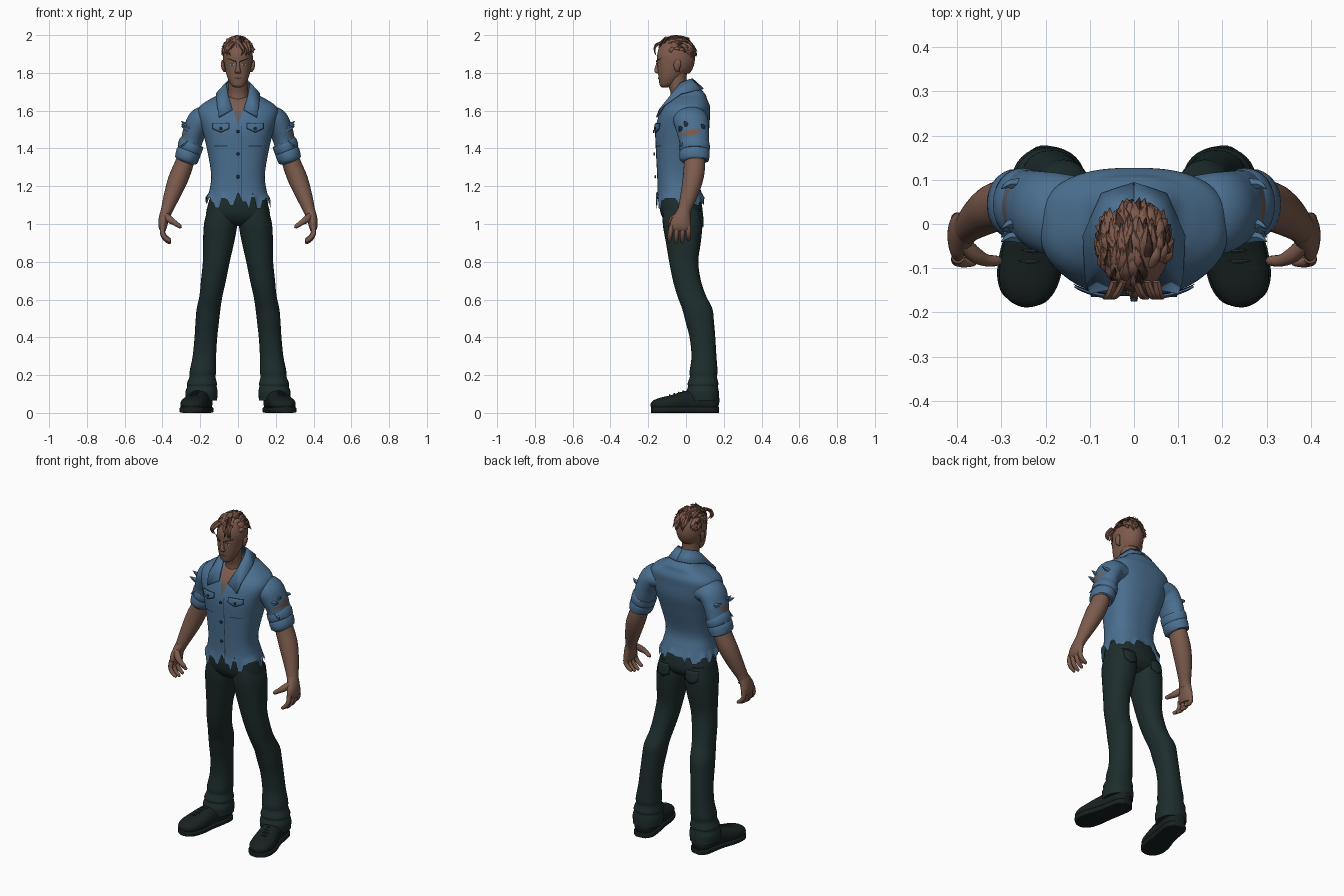
import bpy, bmesh, math, random
from mathutils import Vector, Matrix
from mathutils.bvhtree import BVHTree

random.seed(7)
cube = bpy.data.objects.get("Cube")
if cube:
    bpy.data.objects.remove(cube, do_unlink=True)


def material(name, *rgb):
    mat = bpy.data.materials.new(name)
    mat.use_nodes = True
    mat.diffuse_color = (*rgb, 1)
    mat.node_tree.nodes["Principled BSDF"].inputs["Base Color"].default_value = (*rgb, 1)
    return mat


SHIRT = material("denim_blue", .07, .16, .28)
SEAM = material("seam_blue", .015, .035, .06)
SKIN = material("skin", .2, .105, .073)
LIP = material("dark_skin", .09, .04, .03)
HAIR = material("hair_brown", .21, .1, .07)
HAIR_DARK = material("hair_shadow", .06, .028, .02)
TROUSER = material("trouser_green", .013, .026, .026)
SHOE = material("shoe_black", .009, .015, .015)
VEST = material("undershirt_grey", .12, .11, .11)
EYE = material("eye_white", .4, .38, .36)


def finish(name, bm, mats, mirror=False, thick=0, recalc=True):
    """Turn a bmesh into a smooth object and return its surface for ray casts."""
    if recalc:
        bmesh.ops.recalc_face_normals(bm, faces=bm.faces[:])
    tree = BVHTree.FromBMesh(bm)
    mesh = bpy.data.meshes.new(name)
    bm.to_mesh(mesh)
    bm.free()
    for mat in mats:
        mesh.materials.append(mat)
    mesh.shade_smooth()
    mesh.set_sharp_from_angle(angle=math.radians(45))
    obj = bpy.data.objects.new(name, mesh)
    bpy.context.collection.objects.link(obj)
    if thick:
        solid = obj.modifiers.new("Thickness", "SOLIDIFY")
        solid.thickness, solid.offset = thick, 0
    if mirror:
        obj.modifiers.new("Mirror", "MIRROR").use_mirror_merge = False
    return tree


def blend(rings, steps):
    """Smooth curve through every ring value."""
    out, last = [], len(rings) - 1
    for i in range(last):
        four = rings[max(i - 1, 0)], rings[i], rings[i + 1], rings[min(i + 2, last)]
        for s in range(steps):
            t = s / steps
            out.append([q + t / 2 * (r - p + t * (2 * p - 5 * q + 4 * r - w + t * (3 * (q - r) + w - p)))
                        for p, q, r, w in zip(*four)])
    return out + [list(rings[-1])]


def sweep(bm, rings, n=24, ref=(0, 1, 0), flat=False, power=2, steps=4, cap=True):
    """Skin rings of (x, y, z, side radius, other radius)."""
    rows, loops = blend(rings, steps), []
    for i, (x, y, z, ra, rb) in enumerate(rows):
        side, up = Vector((1, 0, 0)), Vector((0, 1, 0))
        if not flat:
            tangent = Vector(rows[min(i + 1, len(rows) - 1)][:3]) - Vector(rows[max(i - 1, 0)][:3])
            side = tangent.cross(Vector(ref)).normalized()
            up = side.cross(tangent).normalized()
        loop = []
        for k in range(n):
            c, s = math.cos(math.tau * k / n), math.sin(math.tau * k / n)
            u = math.copysign(abs(c) ** (2 / power), c) * max(ra, .001)
            v = math.copysign(abs(s) ** (2 / power), s) * max(rb, .001)
            loop.append(bm.verts.new(Vector((x, y, z)) + side * u + up * v))
        loops.append(loop)
    for a, b in zip(loops, loops[1:]):
        for k in range(n):
            m = (k + 1) % n
            bm.faces.new((a[k], a[m], b[m], b[k]))
    if cap:
        bm.faces.new(loops[0])
        bm.faces.new(loops[-1])
    return bm


def part(name, rings, mat, mirror=False, **options):
    return finish(name, sweep(bmesh.new(), rings, **options), [mat], mirror)


def paint(bm, rule):
    for face in bm.faces:
        face.material_index = rule(face.calc_center_median())


def patch(name, tree, x0, x1, top, low, mat, mirror=True, lift=.003, thick=0, back=False):
    """Thin plate laid on a surface; top and low give its edges along 0..1."""
    bm, cols, way = bmesh.new(), [], 1 if back else -1
    for i in range(13):
        u, col = i / 12, []
        for j in range(5):
            x, z = x0 + (x1 - x0) * u, top(u) + (low(u) - top(u)) * j / 4
            hit = tree.ray_cast(Vector((x, way, z)), Vector((0, -way, 0)))[0]
            col.append(bm.verts.new((x, (hit.y if hit else way * .1) + way * lift, z)))
        cols.append(col)
    for a, b in zip(cols, cols[1:]):
        for j in range(4):
            quad = (a[j], a[j + 1], b[j + 1], b[j])
            bm.faces.new(quad[::way * -1])
    finish(name, bm, [mat], mirror, thick, recalc=False)


# Shirt body: ragged hem, open neck and front seam
bm = sweep(bmesh.new(), [
    (0, -.03, 1.085, .172, .128), (0, -.035, 1.17, .153, .116), (0, -.046, 1.26, .142, .107),
    (0, -.032, 1.4, .165, .128), (0, -.02, 1.5, .19, .142), (0, -.008, 1.58, .213, .134),
    (0, .004, 1.625, .2, .122), (0, .014, 1.66, .15, .098), (0, .028, 1.69, .098, .072),
    (0, -.002, 1.745, .06, .05)], n=72, flat=True, power=2.5, steps=5, cap=False)
jag = [random.uniform(.3, 1.15) for k in range(36)]
for v in bm.verts:
    if v.co.z < 1.17:
        turn = math.atan2(v.co.x, -v.co.y - .03) / math.tau + .5
        drop = .05 if abs(v.co.x) < .014 and v.co.y < 0 else jag[int(turn * 36) % 36]
        v.co.z = 1.17 - (1.17 - v.co.z) * drop
NECK = 1.52
for point, normal in [((0, 0, NECK), (1, 0, -.3)), ((0, 0, NECK), (-1, 0, -.3)), ((0, 0, 1.595), (0, 0, 1)),
                      ((.015, 0, 0), (1, 0, 0)), ((.019, 0, 0), (1, 0, 0))]:
    bmesh.ops.bisect_plane(bm, geom=bm.verts[:] + bm.edges[:] + bm.faces[:], plane_co=point, plane_no=normal)


def shirt_rule(c):
    if c.y < 0 and abs(c.x) < (c.z - NECK) * .3:
        return 2 if c.z > 1.595 else 3
    return 1 if c.y < 0 and .015 < c.x < .019 and c.z < NECK else 0


paint(bm, shirt_rule)
shirt = finish("shirt_body", bm, [SHIRT, SEAM, SKIN, VEST])

# Collar
inner = [(0, .033, 1.768), (.045, .018, 1.765), (.064, -.03, 1.745), (.052, -.075, 1.68), (.03, -.14, 1.605)]
outer = [(0, .092, 1.715), (.072, .068, 1.71), (.114, -.025, 1.69), (.11, -.128, 1.62), (.1, -.155, 1.565)]
bm = bmesh.new()
strip = [[bm.verts.new(p) for p in edge] for edge in (inner, outer)]
for k in range(4):
    bm.faces.new((strip[0][k], strip[0][k + 1], strip[1][k + 1], strip[1][k]))
finish("collar", bm, [SHIRT], mirror=True, thick=.008)

# Chest pockets and buttons
peak = lambda u: abs(u - .5) * .04
patch("pocket_seam", shirt, .045, .137, lambda u: 1.535, lambda u: 1.482 + peak(u), SEAM, lift=.004)
patch("pocket_flap", shirt, .048, .134, lambda u: 1.533, lambda u: 1.486 + peak(u), SHIRT, lift=.008, thick=.004)
patch("pocket_edge", shirt, .056, .126, lambda u: 1.415, lambda u: 1.411, SEAM)
bm = bmesh.new()
for x, z in [(0, 1.49), (0, 1.37), (0, 1.25), (.09, 1.505), (-.09, 1.505)]:
    y = shirt.ray_cast(Vector((x, -1, z)), Vector((0, 1, 0)))[0].y - .009
    bmesh.ops.create_cone(bm, cap_ends=True, segments=12, radius1=.009, radius2=.007, depth=.008,
                          matrix=Matrix.Translation((x, y, z)) @ Matrix.Rotation(math.pi / 2, 4, "X"))
finish("buttons", bm, [SEAM])

# Sleeves with a tear, rolled cuffs and loose rags
bm = sweep(bmesh.new(), [
    (.12, .015, 1.555, .06, .09), (.19, .025, 1.55, .07, .092), (.225, .035, 1.5, .063, .086),
    (.242, .042, 1.45, .058, .08), (.258, .045, 1.39, .056, .076)], n=64, steps=10)
paint(bm, lambda c: int(c.x > .24 and abs(c.z - 1.485 - (c.y - .03) * .2) < .019 - abs(c.y - .03) * .3))
finish("sleeve", bm, [SHIRT, SKIN], mirror=True)
part("cuff", [(.243, .045, 1.435, .056, .07), (.247, .045, 1.428, .067, .08), (.256, .045, 1.395, .066, .081),
              (.259, .045, 1.387, .062, .077), (.262, .045, 1.378, .066, .08), (.275, .044, 1.338, .061, .077),
              (.277, .044, 1.332, .048, .06)], SHIRT, True, n=32, steps=2)
bm = bmesh.new()
for y, z, rise in [(-.03, 1.5, .02), (.0, 1.515, .03), (.05, 1.465, -.02), (.09, 1.51, .02), (-.02, 1.44, -.03)]:
    sweep(bm, [(.255, y, z, .018, .014), (.283, y, z + rise / 2, .01, .01), (.3, y - .01, z + rise, .001, .001)], n=5)
finish("sleeve_rags", bm, [SHIRT], mirror=True)

# Forearms and hands
part("forearm", [(.262, .045, 1.39, .045, .05), (.288, .045, 1.31, .05, .056), (.318, .036, 1.235, .052, .054),
                 (.35, .015, 1.15, .043, .045), (.373, -.005, 1.085, .033, .036), (.384, -.014, 1.05, .028, .035)],
     SKIN, True)
part("palm", [(.377, -.01, 1.075, .03, .034), (.388, -.018, 1.045, .028, .042), (.396, -.027, 1.01, .026, .053),
              (.398, -.031, .98, .021, .054), (.394, -.033, .962, .012, .044)], SKIN, True)
bm = bmesh.new()
for i, reach in enumerate([.8, .95, 1, .9]):
    y = .012 - .029 * i
    sweep(bm, [(.398, y, .99, .015, .014), (.4, y * 1.1, .985 - .035 * reach, .013, .013),
               (.385, y * 1.15, .985 - .065 * reach, .012, .012), (.362, y * 1.15, .985 - .084 * reach, .009, .009),
               (.356, y * 1.15, .985 - .087 * reach, .002, .002)], n=12)
sweep(bm, [(.388, -.04, 1.05, .015, .015), (.362, -.068, 1.025, .019, .018), (.334, -.082, 1.005, .014, .014),
           (.308, -.083, .987, .011, .011), (.299, -.082, .98, .002, .002)], n=12)
finish("fingers", bm, [SKIN], mirror=True)

# Trousers
part("trouser_hips", [(0, -.036, 1.17, .138, .1), (0, -.03, 1.11, .157, .112), (0, -.022, 1.05, .168, .11),
                      (0, -.02, 1.01, .14, .085), (0, -.02, .99, .06, .05)], TROUSER, n=40, flat=True, power=2.3)
leg = part("trouser_leg", [
    (.085, -.022, 1.08, .075, .1), (.092, -.018, 1., .088, .105), (.103, -.014, .9, .082, .092),
    (.115, -.012, .8, .071, .077), (.13, .005, .7, .066, .074), (.143, .03, .62, .061, .076),
    (.156, .06, .55, .063, .08), (.163, .073, .48, .062, .075), (.17, .087, .4, .06, .068),
    (.178, .095, .3, .062, .066), (.186, .093, .22, .07, .074), (.188, .092, .19, .069, .072),
    (.191, .09, .155, .08, .082), (.191, .09, .14, .078, .079), (.193, .088, .11, .085, .086),
    (.193, .09, .065, .082, .084)], TROUSER, True, n=32, flat=True, power=2.2)
patch("back_pocket", leg, .055, .135, lambda u: 1.065, lambda u: .985 + peak(u), TROUSER,
      lift=.005, thick=.005, back=True)

# Shoes
upper = [(.185, .17, .05, .03, .03), (.19, .14, .055, .056, .053), (.2, .07, .062, .06, .06),
         (.214, 0, .06, .061, .056), (.23, -.07, .05, .069, .045), (.242, -.13, .044, .065, .037),
         (.25, -.168, .036, .045, .028), (.253, -.182, .03, .015, .012)]
part("shoe_upper", upper, SHOE, True, ref=(0, 0, 1), power=2.3)
part("shoe_sole", [(x, y, .016, ra + .004, .016) for x, y, z, ra, rb in upper], SHOE, True,
     ref=(0, 0, 1), power=6, n=32)
bm = bmesh.new()
for k in range(4):
    x, y, z = .216 + .006 * k, -.01 - .024 * k, .115 - .007 * k
    sweep(bm, [(x - .035, y, z - .014, .004, .004), (x, y - .004, z, .005, .005),
               (x + .035, y, z - .014, .004, .004)], n=6)
finish("shoe_laces", bm, [TROUSER], mirror=True)

# Neck, head, ears and nose
part("neck", [(0, -.01, 1.58, .075, .08), (0, -.017, 1.64, .062, .066), (0, -.028, 1.69, .054, .053),
              (0, -.045, 1.74, .05, .05), (0, -.05, 1.82, .052, .055)], SKIN, flat=True)
head = part("head", [
    (0, -.112, 1.723, .018, .016), (0, -.105, 1.733, .033, .033), (0, -.095, 1.75, .045, .047),
    (0, -.083, 1.78, .058, .063), (0, -.067, 1.82, .068, .083), (0, -.057, 1.86, .073, .095),
    (0, -.055, 1.9, .073, .097), (0, -.055, 1.94, .062, .08), (0, -.055, 1.967, .03, .04)],
    SKIN, n=40, flat=True, power=2.2)
part("nose", [(0, -.145, 1.868, .008, .008), (0, -.151, 1.84, .009, .01), (0, -.154, 1.815, .013, .014),
              (0, -.15, 1.803, .017, .014), (0, -.144, 1.796, .009, .007)], SKIN, n=16, flat=True)
part("ear", [(.07, -.042, 1.805, .005, .007), (.077, -.048, 1.82, .009, .014), (.082, -.045, 1.85, .009, .02),
             (.081, -.042, 1.868, .004, .009)], SKIN, True, n=14, flat=True)

# Face details
arch = lambda u: math.sin(math.pi * u)
patch("eye_rim", head, .014, .05, lambda u: 1.845 + .011 * arch(u), lambda u: 1.845 - .006 * arch(u), LIP, lift=.002)
patch("eye_white", head, .018, .046, lambda u: 1.845 + .006 * arch(u), lambda u: 1.845 - .004 * arch(u), EYE)
patch("iris", head, .027, .037, lambda u: 1.846 + .005 * arch(u), lambda u: 1.846 - .004 * arch(u), SHOE, lift=.004)
patch("eyebrow", head, .011, .056, lambda u: 1.863 + .014 * u, lambda u: 1.857 + .019 * u, HAIR_DARK, lift=.006,
      thick=.004)
patch("lips", head, -.025, .025, lambda u: 1.773 + .004 * arch(u), lambda u: 1.773 - .007 * arch(u), LIP, mirror=False)

# Hair: a cap trimmed along the hairline, covered with swept locks
bm = bmesh.new()
bmesh.ops.create_uvsphere(bm, u_segments=48, v_segments=32, radius=1)
bmesh.ops.transform(bm, verts=bm.verts[:], matrix=Matrix.Translation((0, -.055, 1.875))
                    @ Matrix.Diagonal((.079, .102, .112, 1)))


def below_hairline(c):
    return c.z < (1.915 if c.y < -.11 else 1.855 if c.y < -.025 else 1.795)


bmesh.ops.delete(bm, geom=[f for f in bm.faces if below_hairline(f.calc_center_median())], context="FACES")
finish("hair_cap", bm, [HAIR])
locks = {HAIR: bmesh.new(), HAIR_DARK: bmesh.new()}


def skull(a, b, lift):
    d = Vector((math.sin(a) * .08, -math.cos(b) * math.cos(a) * .1, math.sin(b) * math.cos(a) * .102))
    p = Vector((0, -.055, 1.885)) + d * lift
    return (p.x, p.y, min(p.z, 1.996)), d


for i in range(110):
    a, b = random.uniform(-1.15, 1.15), random.uniform(.45, 2.6)
    curl, lift = random.uniform(-.2, .2), random.uniform(1.08, 1.22)
    stops = [skull(a, b, .97), skull(a + curl / 2, b + .3, 1.07), skull(a + curl, b + .65, lift)]
    sizes = (.011, .006), (.012, .007), (.001, .001)
    sweep(locks[HAIR_DARK if i % 5 == 0 else HAIR], [(*p, *s) for (p, d), s in zip(stops, sizes)],
          n=6, ref=stops[1][1])
# Fringe curls over the forehead
for x, bend in [(-.045, -.01), (-.025, -.015), (.005, .012), (.03, .01), (.05, .006)]:
    sweep(locks[HAIR], [(x, -.13, 1.96, .01, .007), (x + bend, -.16, 1.945, .011, .007),
                        (x + bend * 2, -.166, 1.918, .008, .005), (x + bend, -.158, 1.892, .001, .001)],
          n=6, ref=(0, 1, 0))
finish("hair_locks", locks[HAIR], [HAIR])
finish("hair_shadow_locks", locks[HAIR_DARK], [HAIR_DARK])
